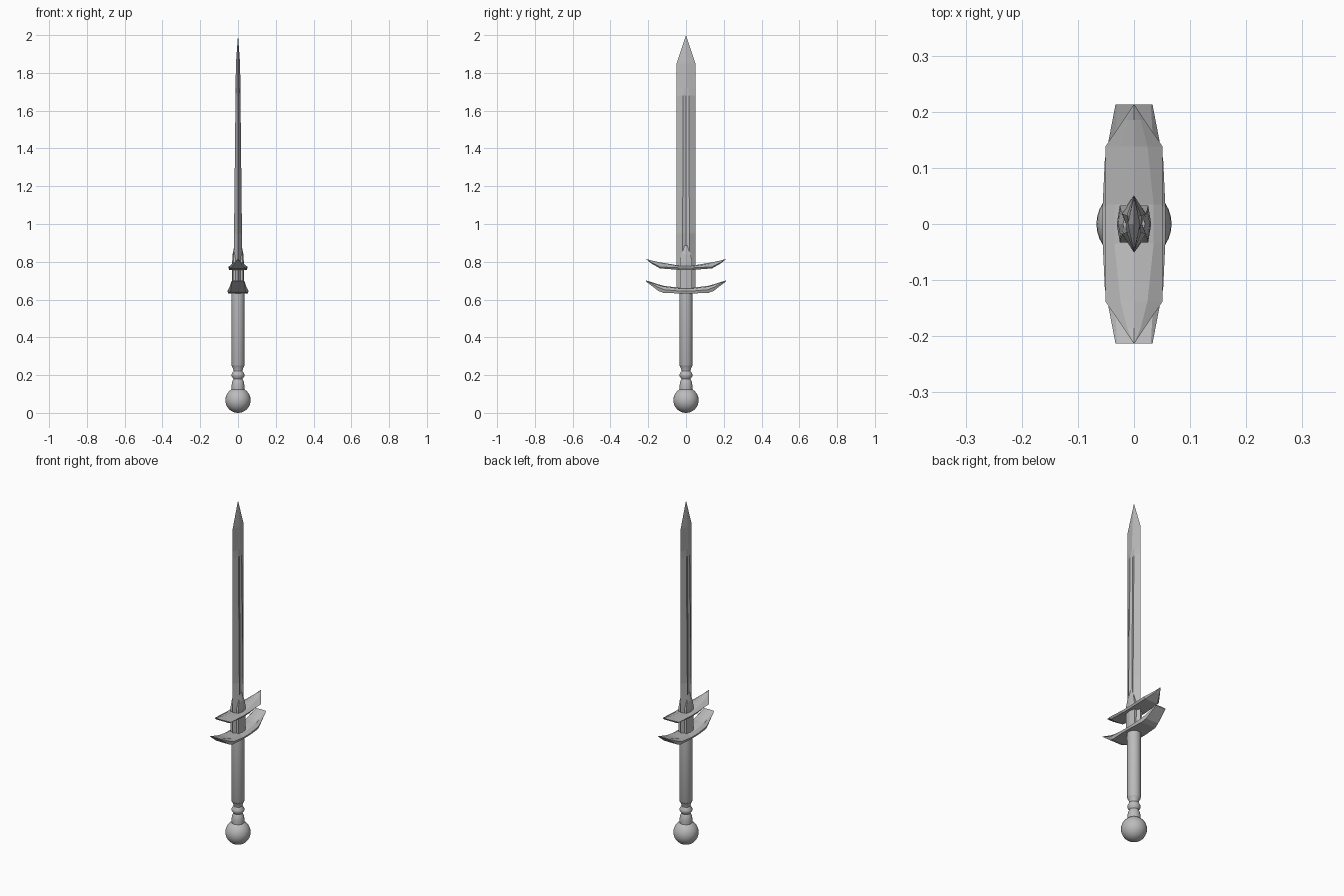
import bpy, bmesh, math

if "Cube" in bpy.data.objects:
    bpy.data.objects.remove(bpy.data.objects["Cube"])

steel = bpy.data.materials.new("grey steel")
steel.diffuse_color = (0.5, 0.5, 0.5, 1)
steel.use_nodes = True
steel.node_tree.nodes["Principled BSDF"].inputs["Base Color"].default_value = steel.diffuse_color


def loft(name, rings, smooth=False):
    """Skin a list of equal-length point rings and cap both ends."""
    bm = bmesh.new()
    vs = [[bm.verts.new(p) for p in r] for r in rings]
    n = len(rings[0])
    for a, b in zip(vs, vs[1:]):
        for i in range(n):
            j = (i + 1) % n
            bm.faces.new((a[i], a[j], b[j], b[i]))
    bm.faces.new(vs[0])
    bm.faces.new(vs[-1])
    bmesh.ops.remove_doubles(bm, verts=bm.verts, dist=0.0002)
    bmesh.ops.recalc_face_normals(bm, faces=bm.faces)
    me = bpy.data.meshes.new(name)
    bm.to_mesh(me)
    bm.free()
    me.materials.append(steel)
    ob = bpy.data.objects.new(name, me)
    bpy.context.collection.objects.link(ob)
    if smooth:
        bpy.ops.object.select_all(action='DESELECT')
        ob.select_set(True)
        bpy.context.view_layer.objects.active = ob
        bpy.ops.object.shade_smooth_by_angle(angle=math.radians(35))
    return ob


def lathe(name, profile, sides=24):
    loft(name, [[(r * math.cos(2 * math.pi * i / sides),
                  r * math.sin(2 * math.pi * i / sides), z)
                 for i in range(sides)] for r, z in profile], True)


# Round pommel
R = 0.067
lathe("pommel", [(R * math.sin(math.pi * k / 16), R - R * math.cos(math.pi * k / 16))
                 for k in range(17)], 32)

# Beaded neck and plain grip
lathe("neck", [(0.033, 0.115), (0.034, 0.145), (0.031, 0.165), (0.024, 0.18),
               (0.034, 0.195), (0.034, 0.205), (0.024, 0.222), (0.026, 0.235),
               (0.034, 0.25)])
lathe("grip", [(0.028, 0.24), (0.035, 0.255), (0.035, 0.64)])


# Blade: bevelled edges with a shallow central fuller that ends below the point
def blade_ring(z, w, t, f, c):
    return [(0, w, z), (t, f, z), (c, 0, z), (t, -f, z),
            (0, -w, z), (-t, -f, z), (-c, 0, z), (-t, f, z)]


loft("blade", [blade_ring(*s) for s in (
    (0.64, 0.051, 0.024, 0.019, 0.016),
    (0.95, 0.051, 0.021, 0.018, 0.014),
    (1.68, 0.051, 0.013, 0.015, 0.009),
    (1.72, 0.051, 0.0095, 0.014, 0.013),
    (1.85, 0.050, 0.008, 0.014, 0.011),
    (2.00, 0.0, 0.0, 0.0, 0.0))])


# Collar wrapping the base of the blade
def collar_ring(z, x, y):
    return [(x * 1.1, 0, z), (x * 0.9, y, z), (-x * 0.9, y, z),
            (-x * 1.1, 0, z), (-x * 0.9, -y, z), (x * 0.9, -y, z)]


loft("collar", [collar_ring(0.64, 0.028, 0.033), collar_ring(0.80, 0.028, 0.033),
                collar_ring(0.84, 0.026, 0.024), collar_ring(0.885, 0.018, 0.012)])


# Crossguards: faceted sections along y, mirrored to both sides
def guard(name, half):
    def ring(y, s):
        ridge, wt, zt, ws, zs, wb, zb = s
        return [(0, y, ridge), (wt, y, zt), (ws, y, zs), (wb, y, zb),
                (-wb, y, zb), (-ws, y, zs), (-wt, y, zt)]
    left = [ring(-y, s) for y, s in reversed(half)]
    loft(name, left + [ring(y, s) for y, s in half])


# (y, (ridge z, shoulder x, shoulder z, side x, side z, base x, base z))
guard("lower_guard", [
    (0.03, (0.662, 0.036, 0.657, 0.056, 0.645, 0.052, 0.633)),
    (0.115, (0.672, 0.036, 0.668, 0.052, 0.652, 0.046, 0.634)),
    (0.145, (0.680, 0.034, 0.676, 0.046, 0.664, 0.040, 0.645)),
    (0.213, (0.702, 0.030, 0.700, 0.033, 0.699, 0.031, 0.697))])
guard("upper_guard", [
    (0.035, (0.780, 0.035, 0.776, 0.051, 0.768, 0.046, 0.757)),
    (0.138, (0.797, 0.024, 0.790, 0.051, 0.773, 0.040, 0.765)),
    (0.185, (0.807, 0.012, 0.803, 0.019, 0.798, 0.015, 0.792)),
    (0.214, (0.816, 0.0, 0.816, 0.0, 0.816, 0.0, 0.816))])
